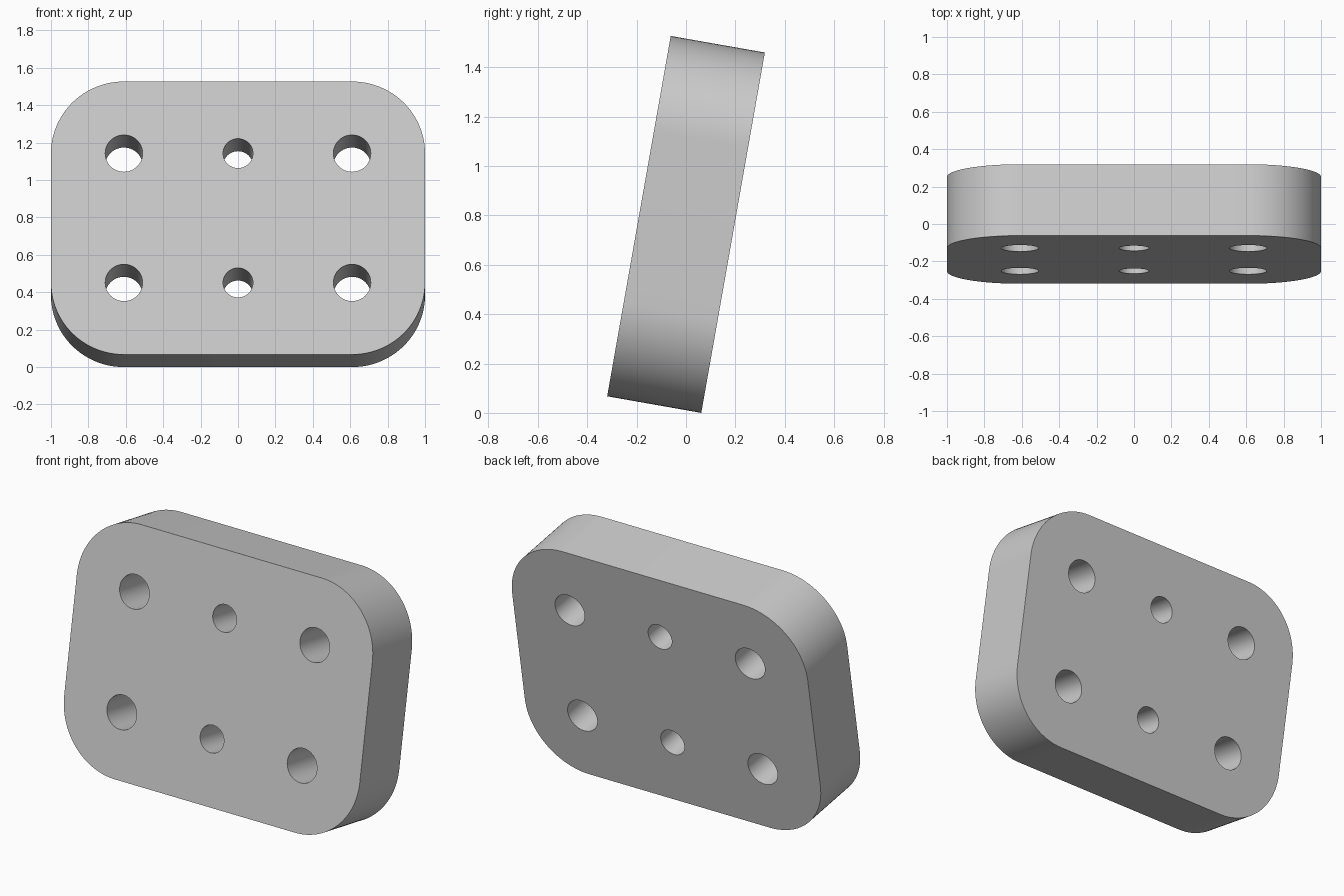
import bpy
import bmesh
import math
from mathutils import Matrix, Vector

cube = bpy.data.objects.get("Cube")
if cube:
    bpy.data.objects.remove(cube, do_unlink=True)

HALF_W, HALF_H, THICK = 1.0, 0.741, 0.387
CORNER = 0.39
TILT = math.radians(10)
CX, CZ = HALF_W - CORNER, HALF_H - CORNER


def arc(cx, cz, radius, start, sweep, steps):
    angles = (start + sweep * i / steps for i in range(steps + 1))
    return [(cx + radius * math.cos(a), cz + radius * math.sin(a)) for a in angles]


def add_loop(bm, points):
    verts = [bm.verts.new((x, -THICK / 2, z)) for x, z in points]
    for a, b in zip(verts, verts[1:] + verts[:1]):
        bm.edges.new((a, b))


bm = bmesh.new()

# Rounded outline, one quarter arc per corner
outline = []
for i, (sx, sz) in enumerate([(1, 1), (-1, 1), (-1, -1), (1, -1)]):
    outline += arc(sx * CX, sz * CZ, CORNER, i * math.pi / 2, math.pi / 2, 24)
add_loop(bm, outline)

# Two rows of through holes, concentric with the corners, smaller in the middle
for z in (-CZ, CZ):
    for x, radius in ((-CX, 0.1), (0, 0.08), (CX, 0.1)):
        add_loop(bm, arc(x, z, radius, 0, math.tau, 48)[:-1])

# Fill the face around the holes and give it thickness
bmesh.ops.triangle_fill(bm, edges=bm.edges[:], use_beauty=True, normal=Vector((0, -1, 0)))
extruded = bmesh.ops.extrude_face_region(bm, geom=bm.faces[:], use_keep_orig=True)
back = [g for g in extruded["geom"] if isinstance(g, bmesh.types.BMVert)]
bmesh.ops.translate(bm, verts=back, vec=(0, THICK, 0))
bmesh.ops.recalc_face_normals(bm, faces=bm.faces[:])

# Lean back and rest the lower rear edge on the ground
bmesh.ops.rotate(bm, verts=bm.verts[:], cent=(0, 0, 0), matrix=Matrix.Rotation(-TILT, 3, "X"))
bmesh.ops.translate(bm, verts=bm.verts[:], vec=(0, 0, -min(v.co.z for v in bm.verts)))

mesh = bpy.data.meshes.new("drilled_plate")
bm.to_mesh(mesh)
bm.free()
plate = bpy.data.objects.new("drilled_plate", mesh)
bpy.context.collection.objects.link(plate)

# Single plain grey
grey = bpy.data.materials.new("light_grey")
grey.use_nodes = True
colour = (0.6, 0.6, 0.6, 1)
grey.diffuse_color = colour
grey.node_tree.nodes["Principled BSDF"].inputs["Base Color"].default_value = colour
mesh.materials.append(grey)

bpy.ops.object.select_all(action="DESELECT")
plate.select_set(True)
bpy.context.view_layer.objects.active = plate
bpy.ops.object.shade_smooth_by_angle(angle=math.radians(30))
